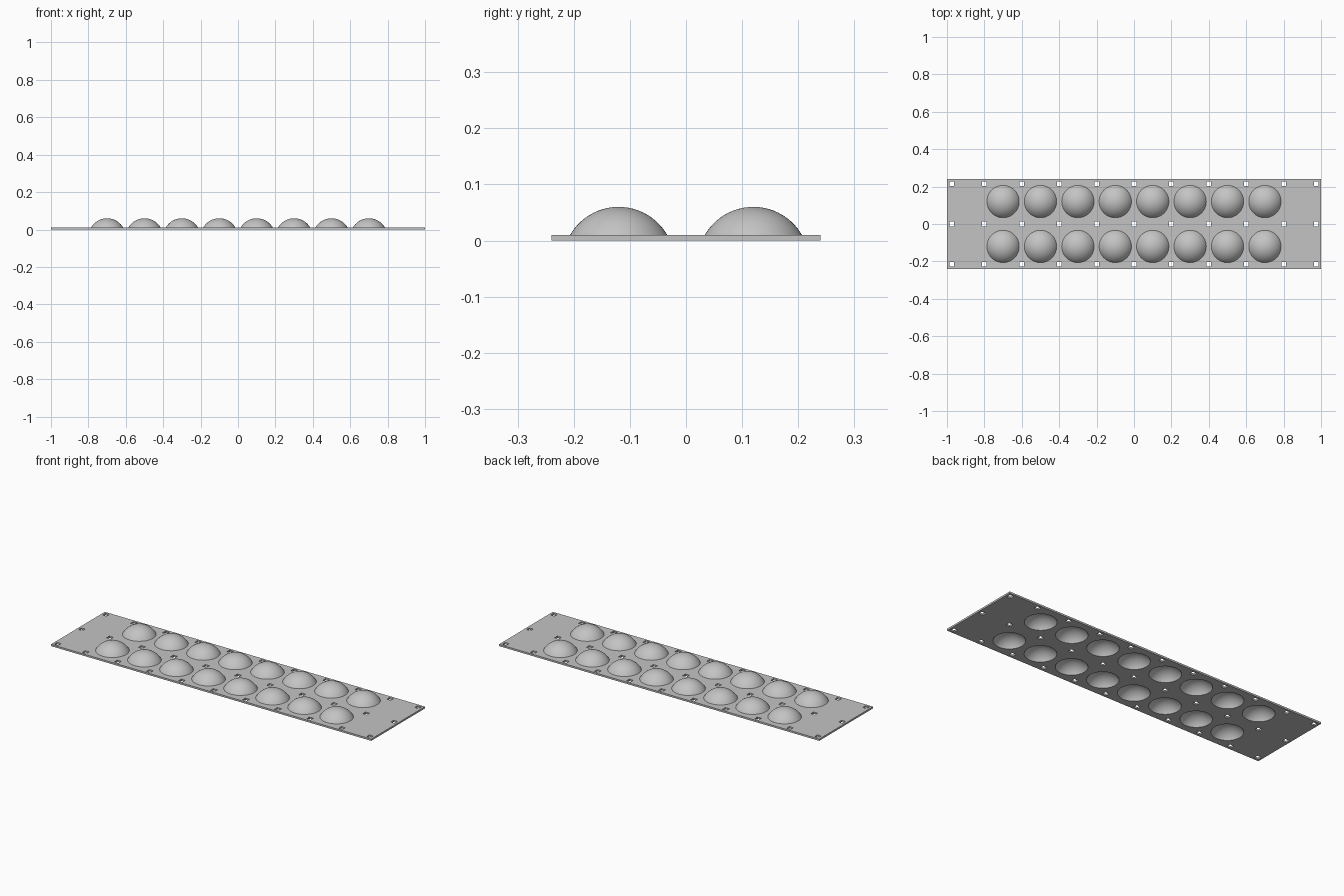
import bpy, bmesh, math
from mathutils import Matrix

if "Cube" in bpy.data.objects:
    bpy.data.objects.remove(bpy.data.objects["Cube"])

LENGTH, WIDTH, THICK = 2.0, 0.48, 0.01
CENTRE_Z, R_OUT, R_IN = -0.04, 0.10, 0.09
DOMES = [(-0.7 + 0.2 * i, y) for i in range(8) for y in (-0.12, 0.12)]
HOLE_X = [-0.975] + [-0.8 + 0.2 * i for i in range(9)] + [0.975]
HOLES = [(x, y) for x in HOLE_X for y in (-0.215, 0, 0.215)]


def make_object(name, bm):
    bmesh.ops.recalc_face_normals(bm, faces=bm.faces)
    mesh = bpy.data.meshes.new(name)
    bm.to_mesh(mesh)
    bm.free()
    obj = bpy.data.objects.new(name, mesh)
    bpy.context.collection.objects.link(obj)
    return obj


def add_box(bm, x, y, z, sx, sy, sz):
    bmesh.ops.create_cube(bm, size=1, matrix=Matrix.Translation((x, y, z)) @ Matrix.Diagonal((sx, sy, sz, 1)))


def add_cap(bm, x, y, radius, base_z, segments=48, rings=12):
    """Closed spherical cap standing on base_z."""
    end = math.acos((base_z - CENTRE_Z) / radius)
    loops = []
    for j in range(1, rings + 1):
        a = end * j / rings
        r, z = radius * math.sin(a), CENTRE_Z + radius * math.cos(a)
        loops.append([bm.verts.new((x + r * math.cos(t), y + r * math.sin(t), z))
                      for t in (2 * math.pi * k / segments for k in range(segments))])
    top = bm.verts.new((x, y, CENTRE_Z + radius))
    for k in range(segments):
        n = (k + 1) % segments
        bm.faces.new((top, loops[0][k], loops[0][n]))
        for a, b in zip(loops, loops[1:]):
            bm.faces.new((a[k], b[k], b[n], a[n]))
    bm.faces.new(loops[-1])


# Flat base plate
bm = bmesh.new()
add_box(bm, 0, 0, THICK / 2, LENGTH, WIDTH, THICK)
plate = make_object("domed_plate", bm)

# Raised domes
bm = bmesh.new()
for x, y in DOMES:
    add_cap(bm, x, y, R_OUT, 0.005)
domes = make_object("dome_solids", bm)

# Hollows under the domes
bm = bmesh.new()
for x, y in DOMES:
    add_cap(bm, x, y, R_IN, -0.01)
hollows = make_object("hollow_cutter", bm)

# Square fixing holes
bm = bmesh.new()
for x, y in HOLES:
    add_box(bm, x, y, THICK / 2, 0.025, 0.025, 0.05)
holes = make_object("hole_cutter", bm)

# Combine the parts, then drop the helpers
bpy.context.view_layer.objects.active = plate
plate.select_set(True)
for tool, operation in ((domes, 'UNION'), (hollows, 'DIFFERENCE'), (holes, 'DIFFERENCE')):
    tool.hide_render = True
    mod = plate.modifiers.new(tool.name, 'BOOLEAN')
    mod.operation, mod.object, mod.solver = operation, tool, 'EXACT'
    bpy.ops.object.modifier_apply(modifier=mod.name)
    bpy.data.objects.remove(tool)

grey = bpy.data.materials.new("plain_grey")
grey.diffuse_color = (0.55, 0.55, 0.55, 1)
grey.use_nodes = True
grey.node_tree.nodes["Principled BSDF"].inputs["Base Color"].default_value = grey.diffuse_color
plate.data.materials.clear()
plate.data.materials.append(grey)
bpy.ops.object.shade_smooth_by_angle(angle=math.radians(30))
